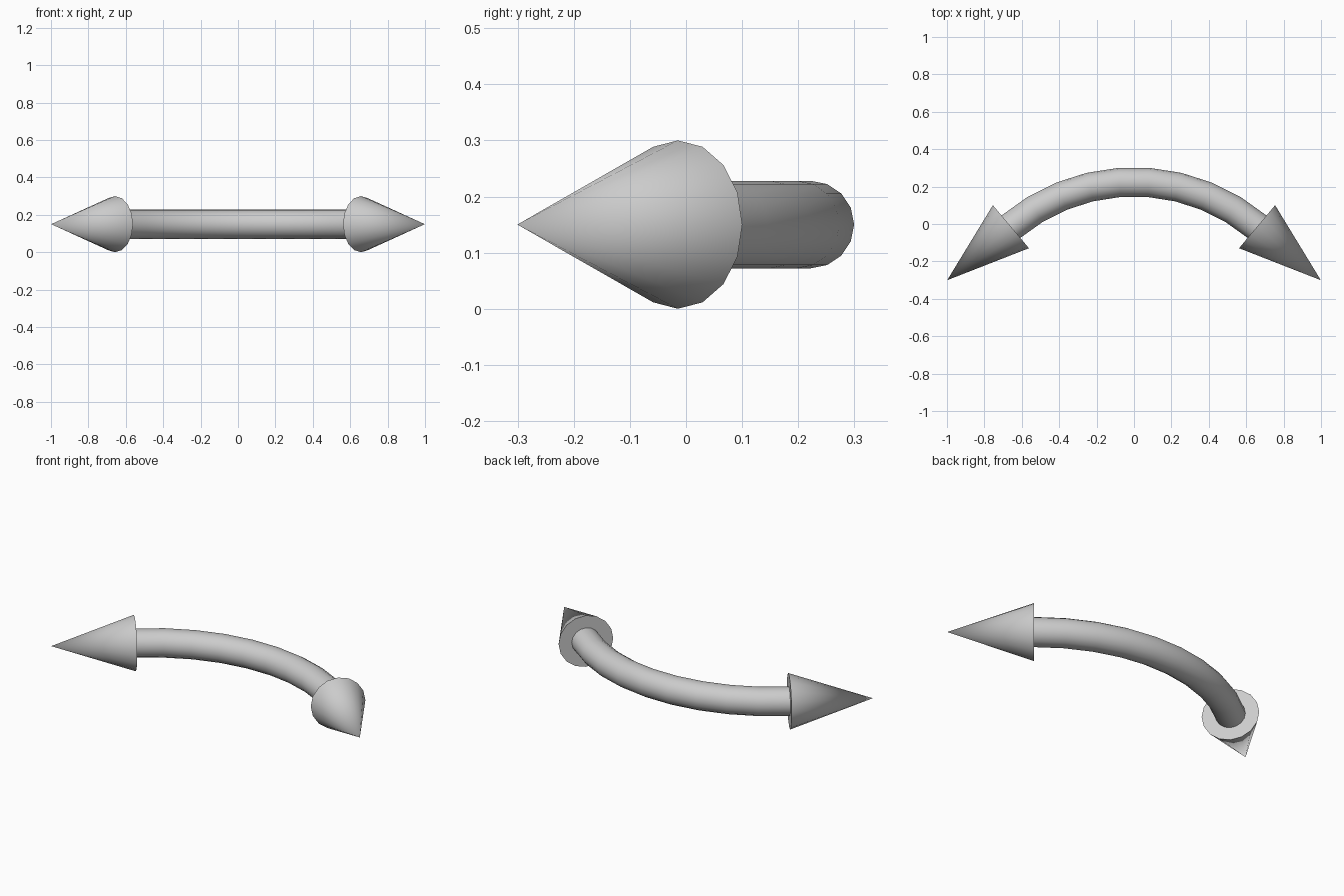
import bpy, bmesh
from math import radians, sin, cos
from mathutils import Matrix, Vector

if "Cube" in bpy.data.objects:
    bpy.data.objects.remove(bpy.data.objects["Cube"])

HALF_ANGLE = radians(40)   # arc half sweep, also the head slope
ARC_R, ARC_Y = 1.0237, -0.7987
MID_Z = 0.15
SIDES = 16
SHAFT_R, HEAD_R, HEAD_LEN = 0.078, 0.15, 0.445


def finish(name, bm):
    bmesh.ops.recalc_face_normals(bm, faces=bm.faces)
    mesh = bpy.data.meshes.new(name)
    bm.to_mesh(mesh)
    bm.free()
    obj = bpy.data.objects.new(name, mesh)
    bpy.context.collection.objects.link(obj)
    bpy.ops.object.select_all(action='DESELECT')
    obj.select_set(True)
    bpy.context.view_layer.objects.active = obj
    bpy.ops.object.shade_smooth_by_angle(angle=radians(35))
    return obj


# Curved shaft: a 16-sided disc swept along the arc in 9 steps
bm = bmesh.new()
start = (Matrix.Translation((0, ARC_Y, MID_Z)) @ Matrix.Rotation(HALF_ANGLE, 4, 'Z')
         @ Matrix.Translation((0, ARC_R, 0)) @ Matrix.Rotation(radians(90), 4, 'Y'))
bmesh.ops.create_circle(bm, segments=SIDES, radius=SHAFT_R, matrix=start)
bmesh.ops.spin(bm, geom=bm.edges[:], cent=(0, ARC_Y, MID_Z), axis=(0, 0, 1),
               angle=-2 * HALF_ANGLE, steps=9, use_duplicate=False)
# spin direction guard: the sweep must cross the middle of the arc
if max(v.co.y for v in bm.verts) < 0.25 or max(v.co.x for v in bm.verts) < 0.5:
    bmesh.ops.delete(bm, geom=bm.verts[:], context='VERTS')
    bmesh.ops.create_circle(bm, segments=SIDES, radius=SHAFT_R, matrix=start)
    bmesh.ops.spin(bm, geom=bm.edges[:], cent=(0, ARC_Y, MID_Z), axis=(0, 0, 1),
                   angle=2 * HALF_ANGLE, steps=9, use_duplicate=False)
bmesh.ops.holes_fill(bm, edges=[e for e in bm.edges if e.is_boundary], sides=SIDES)
finish("curved_shaft", bm)


# Arrow heads: cones along the arc's end tangents
def arrow_head(name, side):
    direction = Vector((side * cos(HALF_ANGLE), -sin(HALF_ANGLE), 0))
    base = Vector((side * ARC_R * sin(HALF_ANGLE), ARC_Y + ARC_R * cos(HALF_ANGLE), MID_Z))
    place = (Matrix.Translation(base + direction * HEAD_LEN / 2)
             @ Matrix.Rotation(-side * HALF_ANGLE, 4, 'Z')
             @ Matrix.Rotation(side * radians(90), 4, 'Y'))
    bm = bmesh.new()
    bmesh.ops.create_cone(bm, cap_ends=True, segments=SIDES, radius1=HEAD_R,
                          radius2=0, depth=HEAD_LEN, matrix=place)
    bmesh.ops.remove_doubles(bm, verts=bm.verts, dist=1e-5)
    finish(name, bm)


arrow_head("right_arrow_head", 1)
arrow_head("left_arrow_head", -1)
